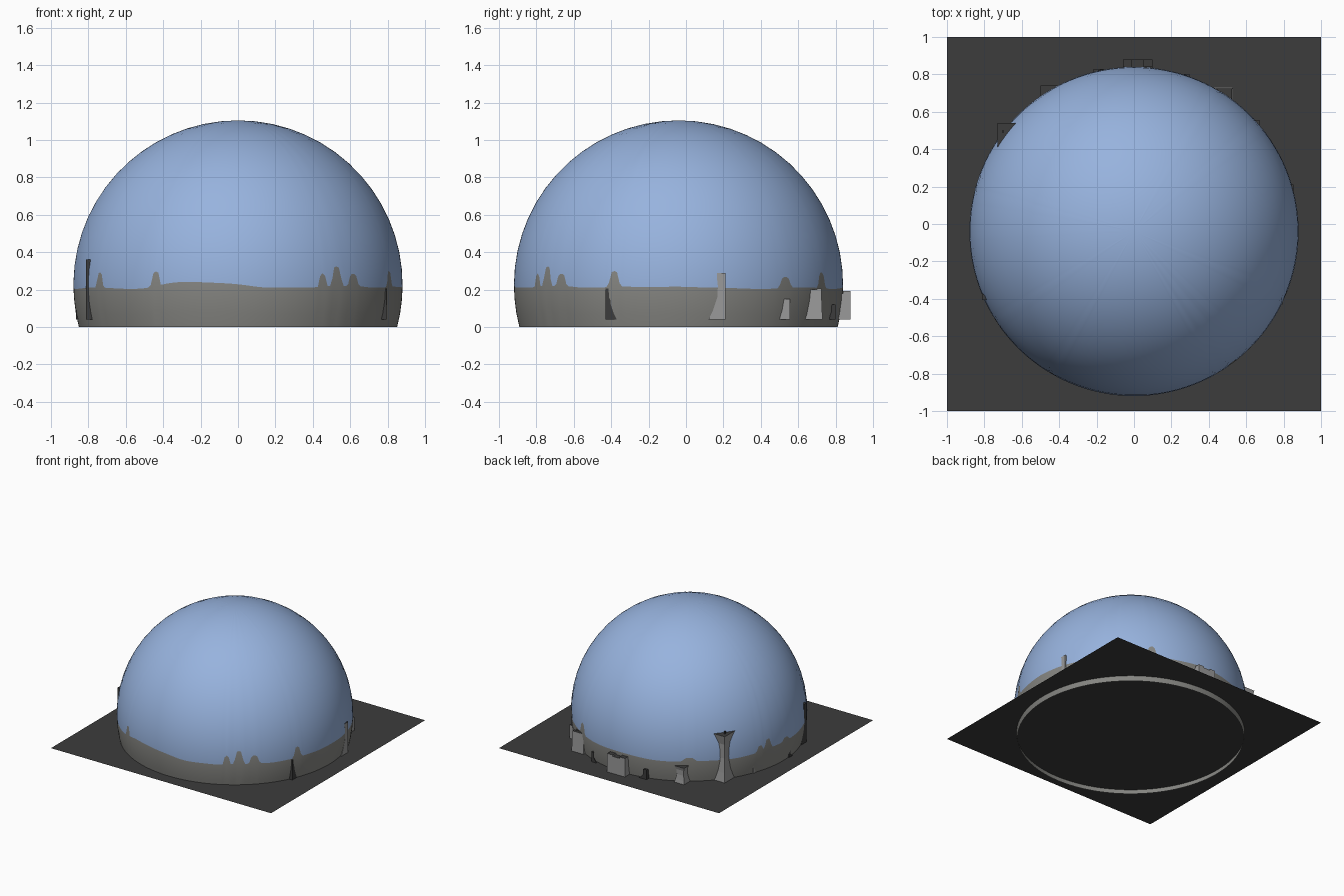
import bpy, bmesh
from math import sin, cos, asin, pi, radians, exp

if "Cube" in bpy.data.objects:
    bpy.data.objects.remove(bpy.data.objects["Cube"], do_unlink=True)


def material(name, rgb):
    m = bpy.data.materials.new(name)
    m.use_nodes = True
    m.diffuse_color = (*rgb, 1)
    m.node_tree.nodes["Principled BSDF"].inputs["Base Color"].default_value = (*rgb, 1)
    return m


SKY = material("sky blue", (0.31, 0.45, 0.73))
HAZE = material("haze grey", (0.24, 0.24, 0.225))
STONE = material("building grey", (0.32, 0.32, 0.32))
DARK = material("dark asphalt", (0.045, 0.045, 0.045))


def finish(name, bm, mats, smooth=False):
    bmesh.ops.recalc_face_normals(bm, faces=bm.faces)
    me = bpy.data.meshes.new(name)
    bm.to_mesh(me)
    bm.free()
    for m in mats:
        me.materials.append(m)
    for p in me.polygons:
        p.use_smooth = smooth
    ob = bpy.data.objects.new(name, me)
    bpy.context.collection.objects.link(ob)
    return ob


# Ground sheet
GROUND = 0.04
bm = bmesh.new()
bm.faces.new([bm.verts.new((x, y, GROUND)) for x, y in ((-1, -1), (1, -1), (1, 1), (-1, 1))])
finish("ground", bm, [DARK])

# Dome: a sphere cut at the base, split along a painted skyline
R, CZ, CY, COLS, RINGS = 0.88, 0.225, -0.04, 360, 15
# skyline bumps: direction in degrees, half width in degrees, height
BUMPS = [(301, 1.5, .08), (307, 2.1, .12), (314.5, 2.4, .08), (337, 1.9, .09),
         (40.5, 2.4, .06), (60.5, 2.2, .085), (212.8, 1.9, .08), (240, 1.8, .09),
         (162, 1.8, .05), (167, 2, .08), (180, 2.5, .03), (125, 3, .03),
         (258, 18, .03), (310, 11, .015), (350, 14, .01)]


def skyline(deg):
    h = 0.208 + 0.004 * sin(radians(deg * 9))
    top = 0
    for a, w, b in BUMPS:
        d = (deg - a + 180) % 360 - 180
        top = max(top, b * exp(-(d / w) ** 4))
    return h + top


bm = bmesh.new()
columns = []
for i in range(COLS):
    a = 2 * pi * i / COLS
    low, mid = asin(-CZ / R), asin((skyline(360 * i / COLS) - CZ) / R)
    lats = [low + (mid - low) * k / 3 for k in range(3)]
    lats += [mid + (pi / 2 - mid) * k / RINGS for k in range(RINGS + 1)]
    columns.append([bm.verts.new((R * cos(t) * cos(a), CY + R * cos(t) * sin(a), CZ + R * sin(t)))
                    for t in lats])
for c, d in zip(columns, columns[1:] + columns[:1]):
    for k in range(len(c) - 1):
        f = bm.faces.new((c[k], d[k], d[k + 1], c[k + 1]))
        f.material_index = 1 if k < 3 else 0
bmesh.ops.remove_doubles(bm, verts=bm.verts, dist=1e-5)
finish("dome", bm, [SKY, HAZE], smooth=True)


# Buildings: a plan outline lofted through (height, scale) levels
def building(name, plan, levels, pivot=None, walls=STONE):
    n = len(plan)
    px, py = pivot or (sum(p[0] for p in plan) / n, sum(p[1] for p in plan) / n)
    bm = bmesh.new()
    loops = [[bm.verts.new((px + (x - px) * s, py + (y - py) * s, z)) for x, y in plan]
             for z, s in levels]
    for a, b in zip(loops, loops[1:]):
        for i in range(n):
            j = (i + 1) % n
            bm.faces.new((a[i], a[j], b[j], b[i]))
    roof = bm.faces.new(loops[-1])
    roof.material_index = 1
    return finish(name, bm, [walls, DARK])


def corner(x, y, dx, dy):
    return [(x, y), (x + dx, y), (x, y + dy)]


def flared(h, waist=0.6, top=1.0):
    z = lambda t: GROUND + (h - GROUND) * t
    return [(z(0), 1), (z(.2), (1 + waist) / 2), (z(.5), waist), (z(.8), waist * 1.05), (z(1), top)]


def box(x0, x1, y0, y1):
    return [(x0, y0), (x1, y0), (x1, y1), (x0, y1)]


# Triangular towers with flared tops
building("tall_tower", corner(-.73, .54, .10, -.14), flared(.42))
building("tower_mast", box(-.705, -.695, .49, .50), [(.42, 1), (.44, 1)], walls=DARK)
building("short_tower", corner(-.50, .74, .09, -.09), flared(.175, .7))

# Slim towers whose outer edge just breaks through the dome
for name, x, y, dx, dy, h, mat in (
        ("left_spire", -.812, -.405, .08, .07, .36, DARK),
        ("front_spire", .795, -.43, -.08, .06, .205, DARK),
        ("side_spire", .854, .21, -.08, -.09, .29, STONE),
        ("low_spire_a", -.22, .825, .07, -.07, .12, DARK),
        ("low_spire_b", -.81, .28, .06, -.06, .10, STONE),
        ("low_spire_c", -.865, -.10, .06, -.05, .09, DARK),
        ("low_spire_d", .30, .80, -.05, -.05, .12, DARK)):
    building(name, corner(x, y, dx, dy), flared(h, .45, .5), pivot=(x, y), walls=mat)

# Block buildings at the back
building("back_hall", box(-.06, .10, .74, .88), [(GROUND, 1), (.18, 1)])
for i, x in enumerate((-.06, .05)):
    building(f"back_hall_parapet_{i}", box(x, x + .05, .84, .88), [(.175, 1), (.192, 1)])
building("corner_block", box(.42, .53, .62, .73), [(GROUND, 1), (.20, .88)])
building("corner_block_roof", box(.43, .525, .70, .725), [(.195, 1), (.205, 1)])
building("side_block", box(.58, .67, .50, .555), [(GROUND, 1), (.15, .6)], pivot=(.67, .555))
